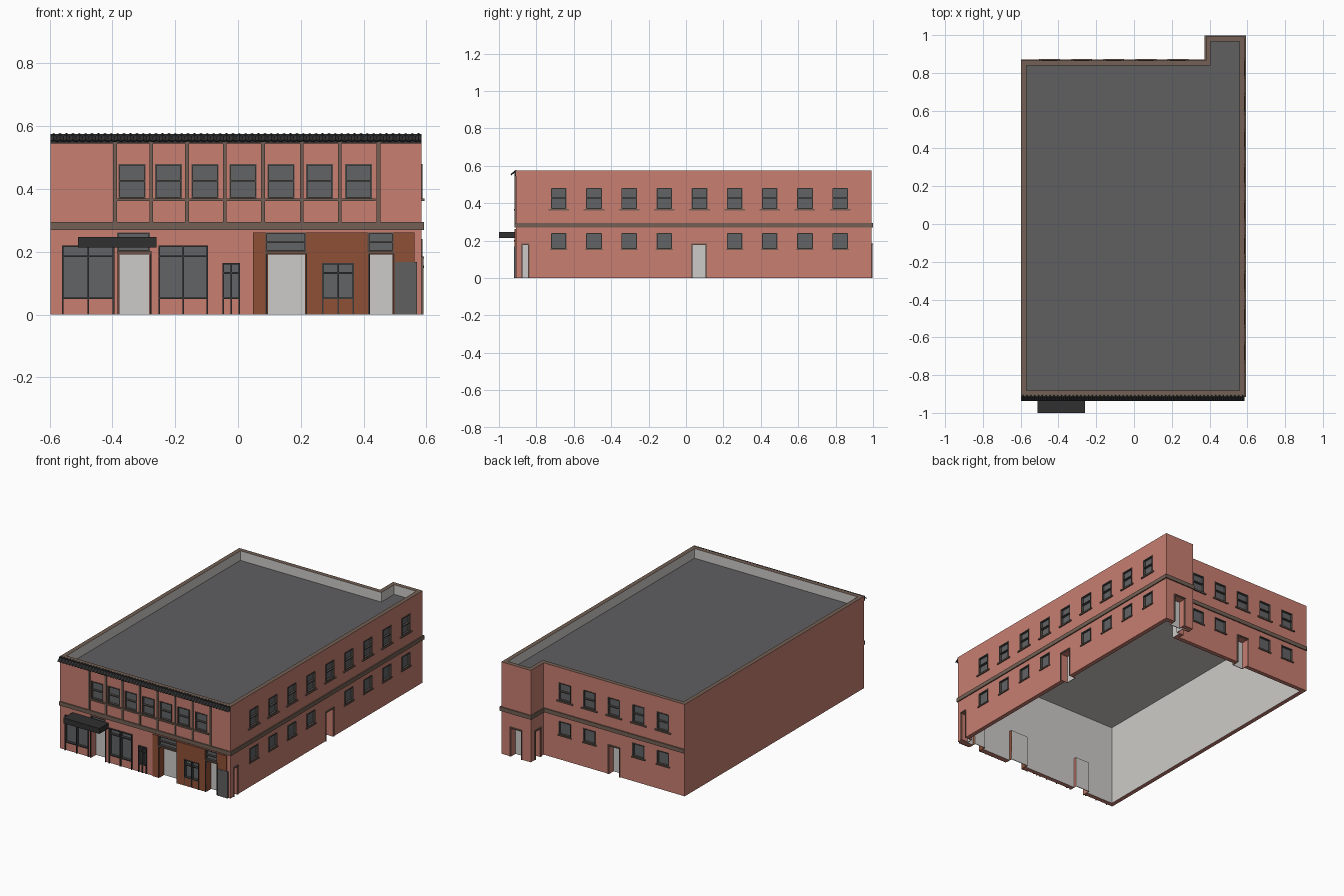
import bpy, bmesh
from mathutils import Vector

if "Cube" in bpy.data.objects:
    bpy.data.objects.remove(bpy.data.objects["Cube"])


def material(name, *rgb):
    m = bpy.data.materials.new(name)
    m.use_nodes = True
    m.diffuse_color = (*rgb, 1)
    m.node_tree.nodes["Principled BSDF"].inputs["Base Color"].default_value = (*rgb, 1)
    return m


brick = material("brick red", .58, .21, .165)
rust = material("rust brown", .275, .08, .038)
stone = material("brown stone", .175, .118, .09)
plaster = material("light plaster", .61, .60, .58)
roofing = material("roof grey", .116, .116, .121)
glass_mat = material("window grey", .122, .125, .13)
frame_mat = material("window frame", .085, .073, .065)
shop_mat = material("shop frame grey", .045, .045, .047)
dark = material("charcoal", .03, .03, .03)

# Each wall maps (along, outward distance) to x, y
WALLS = {
    "front": lambda u, d: (u, -.91 - d),
    "right": lambda u, d: (.585 + d, u),
    "back": lambda u, d: (u, .865 + d),
    "wing_back": lambda u, d: (u, .992 + d),
    "wing_side": lambda u, d: (.38 - d, u),
}
parts = {}


def box(part, mat, wall, u0, u1, z0, z1, d0, d1):
    """Add a box on a wall to the named part."""
    bm = parts.setdefault(part, (bmesh.new(), mat))[0]
    a, b = Vector(WALLS[wall](u0, d0)), Vector(WALLS[wall](u1, d1))
    for v in bmesh.ops.create_cube(bm, size=1)["verts"]:
        v.co = ((a.x + b.x) / 2 + v.co.x * abs(b.x - a.x),
                (a.y + b.y) / 2 + v.co.y * abs(b.y - a.y),
                (z0 + z1) / 2 + v.co.z * (z1 - z0))


def finish(name, bm, *mats):
    bmesh.ops.recalc_face_normals(bm, faces=bm.faces)
    mesh = bpy.data.meshes.new(name)
    bm.to_mesh(mesh)
    bm.free()
    for m in mats:
        mesh.materials.append(m)
    ob = bpy.data.objects.new(name, mesh)
    bpy.context.collection.objects.link(ob)
    return ob


def cut(ob, cutter):
    mod = ob.modifiers.new("openings", 'BOOLEAN')
    mod.operation, mod.solver, mod.object = 'DIFFERENCE', 'EXACT', cutter
    bpy.context.view_layer.objects.active = ob
    bpy.ops.object.modifier_apply(modifier=mod.name)


def window(wall, u0, u1, z0, z1, bar=None, shop=False):
    """Recessed glass in a frame; shop windows add a mullion and legs."""
    box("openings", brick, wall, u0, u1, z0, z1, -.015, .03)
    box("window_glass", glass_mat, wall, u0, u1, z0, z1, -.016, -.011)
    t = .005
    part, mat, out = ("shop_frames", shop_mat, .008) if shop else ("window_frames", frame_mat, .003)
    for u in [u0, u1 - t] + ([(u0 + u1 - t) / 2] if shop else []):
        box(part, mat, wall, u, u + t, 0 if shop else z0, z1, -.012, out)
    for z in [z0, z1 - t] + ([bar] if bar else []):
        box(part, mat, wall, u0, u1, z, z + t, -.012, out)


def doorway(wall, u0, u1, z1, reveal=brick):
    """Deep lined recess closed by a pale door leaf."""
    box("openings", brick, wall, u0, u1, -.02, z1, -.06, .03)
    box("door_leaves", plaster, wall, u0, u1, 0, z1, -.048, -.044)
    part, t = reveal.name.split()[0] + "_reveals", .003
    for u in (u0, u1 - t):
        box(part, reveal, wall, u, u + t, 0, z1, -.048, .001)
    box(part, reveal, wall, u0, u1, z1 - t, z1, -.048, .001)


def side_door(wall, u0, u1):
    """Doorway with a stone surround."""
    doorway(wall, u0, u1, .178)
    for u in (u0 - .004, u1):
        box("door_trim", stone, wall, u, u + .004, 0, .178, 0, .005)
    box("door_trim", stone, wall, u0 - .004, u1 + .004, .178, .185, 0, .007)


def wall_bay(wall, u, lower):
    """Upper window with sill, and a small lower one where wanted."""
    window(wall, u - .042, u + .042, .37, .48, bar=.424)
    box("sills", stone, wall, u - .055, u + .055, .362, .37, 0, .008)
    if lower:
        window(wall, u - .042, u + .042, .155, .24)
        box("sills", stone, wall, u - .047, u + .047, .149, .156, 0, .007)


# Upper front windows, pilasters and continuous sill
for x in (-.337, -.222, -.105, .016, .137, .26, .384):
    window("front", x - .043, x + .043, .37, .48, bar=.424)
for x in (-.392, -.276, -.162, -.042, .08, .203, .324, .447):
    box("pilasters", stone, "front", x - .006, x + .006, .295, .55, 0, .006)
box("sills", stone, "front", -.387, .437, .361, .37, 0, .01)

# Shop front windows
window("front", -.56, -.394, .05, .22, .183, True)
window("front", -.253, -.095, .05, .22, .183, True)
window("front", -.05, .006, .05, .165, .13, True)
window("front", .267, .37, .05, .165, .13, True)

# Shop doors with glazed transoms above
for x0, x1, lining in ((-.38, -.28, brick), (.092, .216, rust), (.418, .495, rust)):
    doorway("front", x0, x1, .195, lining)
    window("front", x0 - .005, x1, .2, .262, bar=.228)
    box("door_trim", stone, "front", x0 - .006, x1 + .004, .195, .202, -.012, .01)
    for x in (x0 - .004, x1):
        box("shop_frames", shop_mat, "front", x, x + .004, 0, .195, 0, .008)
box("service_door", roofing, "front", .5, .57, 0, .167, 0, .009)

# Side and rear windows and doors
for i in range(9):
    wall_bay("right", -.68 + i * .188, i != 4)
for i in range(5):
    wall_bay("back", .233 - i * .17, i != 2)
side_door("right", .032, .108)
side_door("right", -.878, -.842)
side_door("back", -.145, -.07)
side_door("wing_back", .445, .52)
side_door("wing_side", .9, .95)

# Stone belt course round the open sides
for wall, u0, u1 in (("front", -.597, .592), ("right", -.917, .999),
                     ("wing_back", .373, .592), ("wing_side", .865, .999),
                     ("back", -.597, .38)):
    box("belt_course", stone, wall, u0, u1, .27, .295, -.002, .007)

# Awning and eaves fascia
box("awning", dark, "front", -.51, -.26, .213, .247, 0, .09)
box("eaves_fascia", dark, "front", -.597, .585, .545, .575, 0, .006)

# Hollow wall shell: brick outside, plaster inside, stone coping
outer = [(-.597, -.91), (.585, -.91), (.585, .992), (.38, .992), (.38, .865), (-.597, .865)]
inner = [(-.57, -.882), (.558, -.882), (.558, .965), (.406, .965), (.406, .838), (-.57, .838)]
bm = bmesh.new()
rings = [[bm.verts.new((x, y, z)) for x, y in pts]
         for pts, z in ((outer, 0), (outer, .575), (inner, .575), (inner, 0))]
for r, index in enumerate((0, 2, 1, 0)):
    a, b = rings[r], rings[(r + 1) % 4]
    for i in range(6):
        j = (i + 1) % 6
        bm.faces.new((a[i], a[j], b[j], b[i])).material_index = index
walls = finish("walls", bm, brick, plaster, stone)

# Rust facing on the shop front
box("shop_facing", rust, "front", .048, .562, 0, .262, -.001, .006)

objects = {name: finish(name, b, m) for name, (b, m) in parts.items()}
cutter = objects["openings"]
cut(walls, cutter)
cut(objects["shop_facing"], cutter)
bpy.data.objects.remove(cutter)

# Flat roof below the parapet, with a plaster ceiling
bm = bmesh.new()
low = bm.faces.new([bm.verts.new((x, y, .511)) for x, y in inner])
up = bmesh.ops.extrude_face_region(bm, geom=[low])["geom"]
bmesh.ops.translate(bm, vec=(0, 0, .004), verts=[g for g in up if isinstance(g, bmesh.types.BMVert)])
for f in bm.faces:
    f.material_index = int(f.calc_center_median().z < .512)
finish("roof", bm, roofing, plaster)

# Ribbed tile strip along the front eaves
bm = bmesh.new()
count = 116
previous = None
for i in range(count + 1):
    x = -.597 + 1.182 * i / count
    lift = .005 * (i % 2)
    pair = [bm.verts.new((x, y, z + lift)) for y, z in ((-.908, .573), (-.937, .552))]
    if previous:
        bm.faces.new((previous[0], previous[1], pair[1], pair[0]))
    previous = pair
tiles = finish("eaves_tiles", bm, dark)
tiles.modifiers.new("thickness", 'SOLIDIFY').thickness = .004
